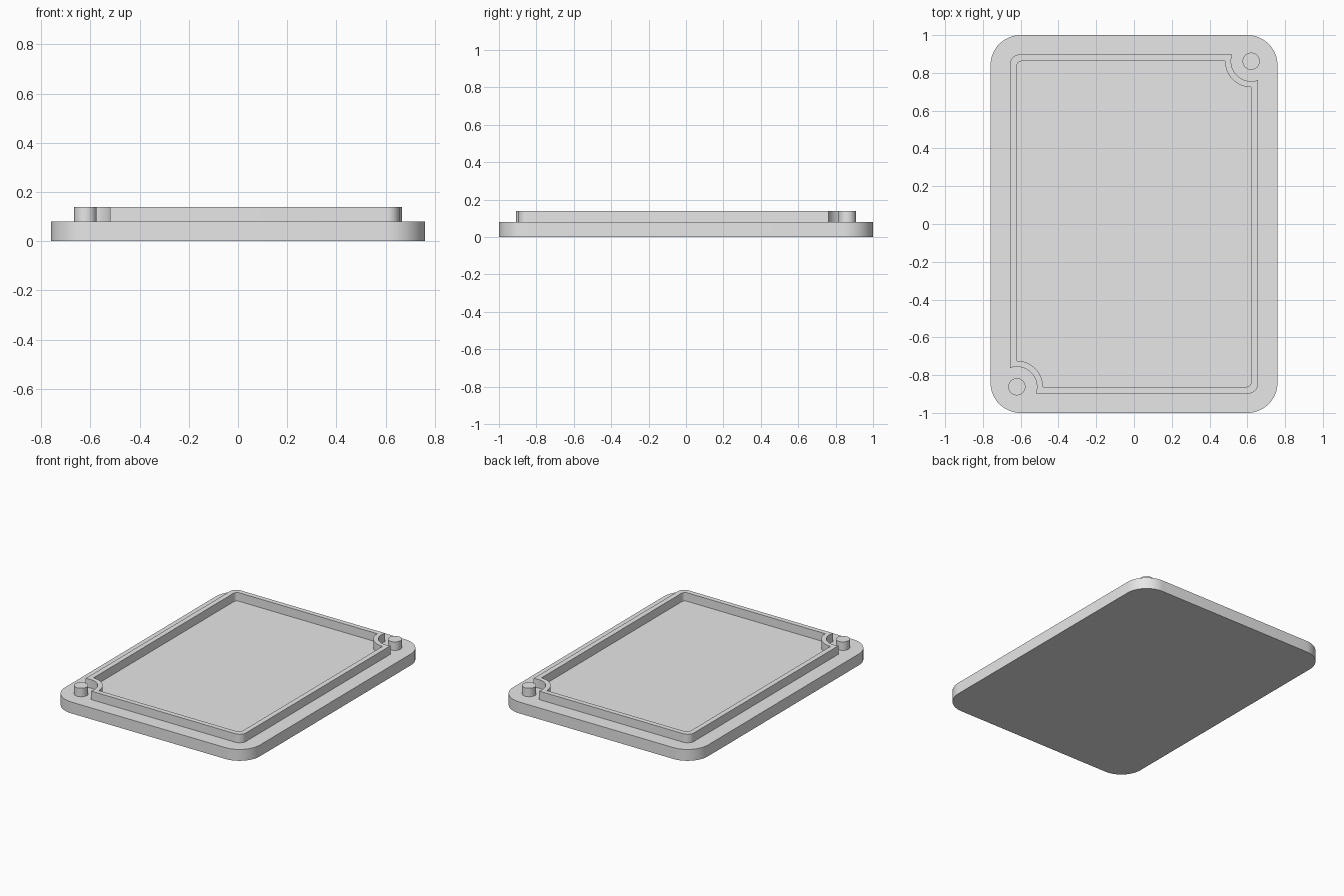
import bpy
import bmesh
from math import asin, cos, sin, pi, radians

default_cube = bpy.data.objects.get("Cube")
if default_cube:
    bpy.data.objects.remove(default_cube, do_unlink=True)

PLATE_TOP, RIM_TOP, SINK = 0.08, 0.14, 0.01
PEG_X, PEG_Y, PEG_RADIUS = 0.62, 0.862, 0.046
STEPS = 16

grey = bpy.data.materials.new("light grey")
grey.use_nodes = True
grey.diffuse_color = (0.8, 0.8, 0.8, 1)
grey.node_tree.nodes["Principled BSDF"].inputs["Base Color"].default_value = (0.8, 0.8, 0.8, 1)


def arc(cx, cy, radius, start, end):
    return [(cx + radius * cos(start + (end - start) * i / STEPS),
             cy + radius * sin(start + (end - start) * i / STEPS))
            for i in range(STEPS + 1)]


def outline(hx, hy, radius, notch=0):
    """Rounded rectangle; with a notch radius, two opposite corners curve inward."""
    rounded = arc(hx - radius, hy - radius, radius, 0, pi / 2)
    first = rounded
    if notch:
        first = arc(PEG_X, PEG_Y, notch,
                    1.5 * pi + asin((hx - PEG_X) / notch),
                    pi - asin((hy - PEG_Y) / notch))
    second = [(-x, y) for x, y in reversed(rounded)]
    half = first + second
    return half + [(-x, -y) for x, y in half]


def finish(name, bm):
    bmesh.ops.recalc_face_normals(bm, faces=bm.faces)
    mesh = bpy.data.meshes.new(name)
    bm.to_mesh(mesh)
    bm.free()
    mesh.materials.append(grey)
    obj = bpy.data.objects.new(name, mesh)
    bpy.context.collection.objects.link(obj)
    bpy.ops.object.select_all(action="DESELECT")
    obj.select_set(True)
    bpy.context.view_layer.objects.active = obj
    bpy.ops.object.shade_smooth_by_angle(angle=radians(30))
    return obj


def loop(bm, points, z):
    return [bm.verts.new((x, y, z)) for x, y in points]


def bridge(bm, a, b):
    for i in range(len(a)):
        j = (i + 1) % len(a)
        bm.faces.new((a[i], a[j], b[j], b[i]))


def solid(name, points, bottom, top):
    bm = bmesh.new()
    low, high = loop(bm, points, bottom), loop(bm, points, top)
    bridge(bm, low, high)
    bm.faces.new(low)
    bm.faces.new(high)
    return finish(name, bm)


# Base plate with rounded corners
solid("base_plate", outline(0.76, 1.0, 0.16), 0, PLATE_TOP)

# Raised rim that steps around the two pegs
outer = outline(0.656, 0.897, 0.05, notch=0.106)
inner = outline(PEG_X, PEG_Y, 0.025, notch=0.138)
bm = bmesh.new()
rings = [loop(bm, outer, PLATE_TOP - SINK), loop(bm, outer, RIM_TOP),
         loop(bm, inner, RIM_TOP), loop(bm, inner, PLATE_TOP - SINK)]
for k in range(4):
    bridge(bm, rings[k], rings[(k + 1) % 4])
finish("rim", bm)

# Locating pegs in opposite corners
for name, side in (("back_left_peg", 1), ("front_right_peg", -1)):
    circle = arc(side * PEG_X, side * PEG_Y, PEG_RADIUS, 0, 2 * pi)[:-1]
    solid(name, circle, PLATE_TOP - SINK, RIM_TOP)
